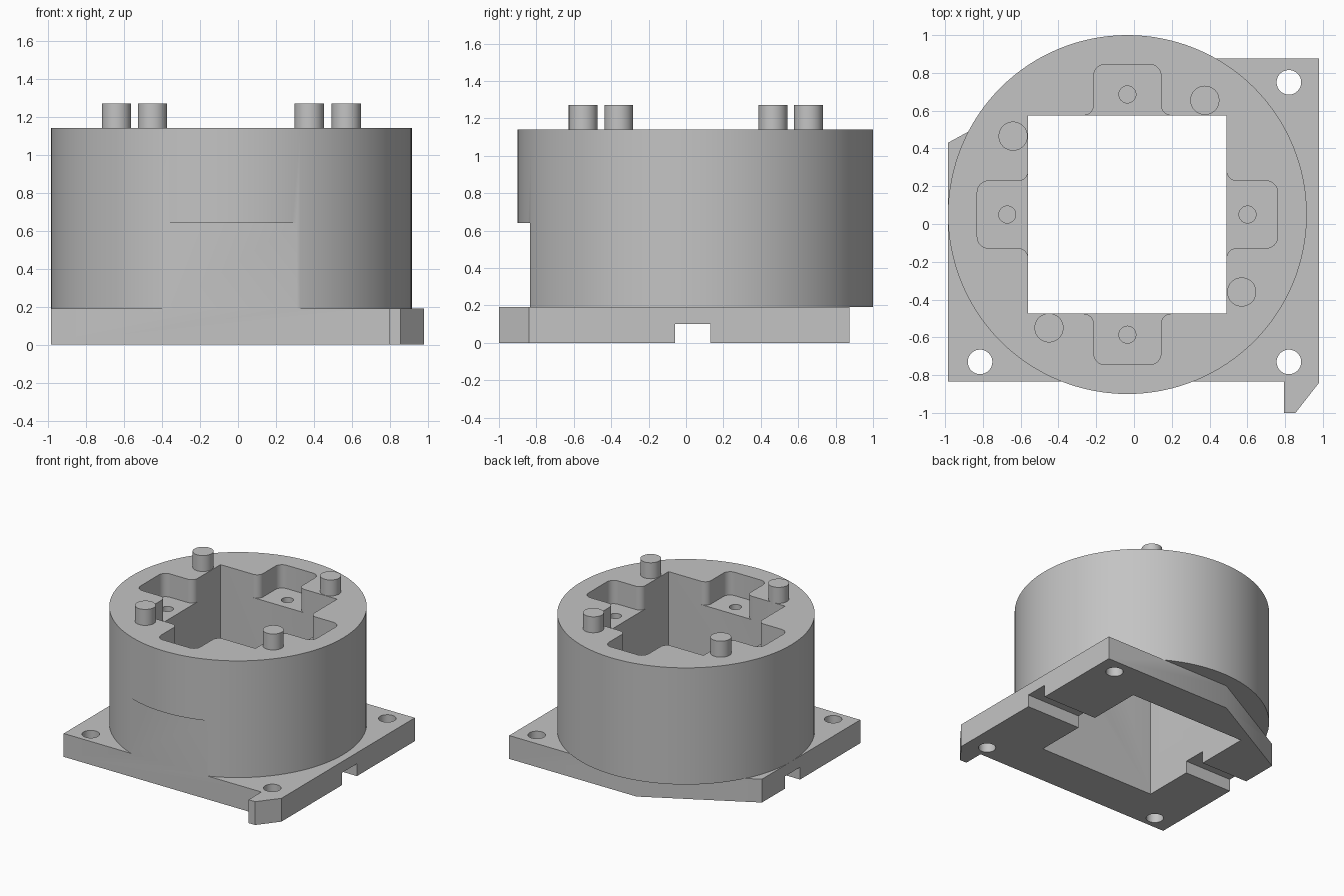
import bpy, bmesh
from math import sin, cos, pi, radians
from mathutils import Matrix, Vector

old = bpy.data.objects.get("Cube")
if old:
    bpy.data.objects.remove(old, do_unlink=True)

grey = bpy.data.materials.new("light grey plastic")
grey.use_nodes = True
grey.diffuse_color = (0.55, 0.55, 0.55, 1)
grey.node_tree.nodes["Principled BSDF"].inputs["Base Color"].default_value = (0.55, 0.55, 0.55, 1)

CX, CY = -0.035, 0.05            # axis of the round housing
PLATE_TOP, RIM, PEG_TOP = 0.19, 1.14, 1.27
POCKET_FLOOR = 0.95
FRONT = -0.835


def prism(name, outline, z0, z1):
    """Extrude a closed xy outline from z0 to z1."""
    bm = bmesh.new()
    face = bm.faces.new([bm.verts.new((x, y, z0)) for x, y in outline])
    ext = bmesh.ops.extrude_face_region(bm, geom=[face])
    verts = [g for g in ext["geom"] if isinstance(g, bmesh.types.BMVert)]
    bmesh.ops.translate(bm, verts=verts, vec=(0, 0, z1 - z0))
    bmesh.ops.recalc_face_normals(bm, faces=bm.faces)
    mesh = bpy.data.meshes.new(name)
    bm.to_mesh(mesh)
    bm.free()
    mesh.materials.append(grey)
    obj = bpy.data.objects.new(name, mesh)
    bpy.context.collection.objects.link(obj)
    return obj


def arc(x, y, r, start, end, n):
    steps = [radians(start + (end - start) * i / n) for i in range(n + 1)]
    return [(x + r * cos(a), y + r * sin(a)) for a in steps]


def circle(x, y, r, n=48):
    return arc(x, y, r, 0, 360, n)[:-1]


def box(x0, x1, y0, y1):
    return [(x0, y0), (x1, y0), (x1, y1), (x0, y1)]


def activate(obj):
    bpy.ops.object.select_all(action="DESELECT")
    obj.select_set(True)
    bpy.context.view_layer.objects.active = obj


def combine(target, tool, operation="DIFFERENCE"):
    """Apply an exact boolean and discard the tool."""
    mod = target.modifiers.new("combine", "BOOLEAN")
    mod.operation, mod.solver, mod.object = operation, "EXACT", tool
    activate(target)
    bpy.ops.object.modifier_apply(modifier=mod.name)
    bpy.data.objects.remove(tool, do_unlink=True)


def smooth(obj):
    activate(obj)
    bpy.ops.object.shade_smooth_by_angle(angle=radians(30))


# Mounting plate with one cut corner and a pointed tab
plate = prism("mounting_plate", [
    (-0.985, FRONT), (0.795, FRONT), (0.795, -1.0), (0.855, -1.0), (0.98, -0.84),
    (0.98, 0.875), (-0.167, 0.875), (-0.985, 0.43)], 0, PLATE_TOP)

# Round housing, flattened low on its front
body = prism("housing", circle(CX, CY, 0.95, 128), PLATE_TOP, RIM)
combine(body, prism("front_flat_cutter", box(-1, 1, -1.5, FRONT), 0, 0.64))
combine(body, plate, "UNION")

# Square well right through
well = 0.525
combine(body, prism("well_cutter", box(CX - well, CX + well, CY - well, CY + well), -0.5, 2))

# Cable slot under the plate
combine(body, prism("slot_cutter", box(-1.5, 1.5, -0.06, 0.13), -0.5, 0.10))

# Corner bolt holes
for x, y in [(0.82, 0.75), (0.82, -0.73), (-0.815, -0.73)]:
    combine(body, prism("bolt_hole_cutter", circle(x, y, 0.065), -0.5, 0.5))

# Rounded side pockets, each with a blind screw hole
half, reach, flare, corner = 0.178, 0.795, 0.053, 0.06
side = ([(0.45, half + flare)]
        + arc(well + flare, half + flare, flare, 180, 270, 8)
        + arc(reach - corner, half - corner, corner, 90, 0, 8))
arm = side + [(u, -v) for u, v in reversed(side)]
for k in range(4):
    turn = Matrix.Rotation(k * pi / 2, 2)
    centre = Vector((CX, CY))
    outline = [tuple(centre + turn @ Vector(p)) for p in arm]
    combine(body, prism("pocket_cutter", outline, POCKET_FLOOR, 1.5))
    hx, hy = centre + turn @ Vector((0.636, 0))
    combine(body, prism("screw_hole_cutter", circle(hx, hy, 0.045, 32), 0.70, 1.5))
smooth(body)

# Locating pegs on the rim
for i, (x, y) in enumerate([(-0.64, 0.465), (0.375, 0.655), (0.57, -0.36), (-0.45, -0.55)]):
    smooth(prism(f"locating_peg_{i + 1}", circle(x, y, 0.077), RIM - 0.02, PEG_TOP))
